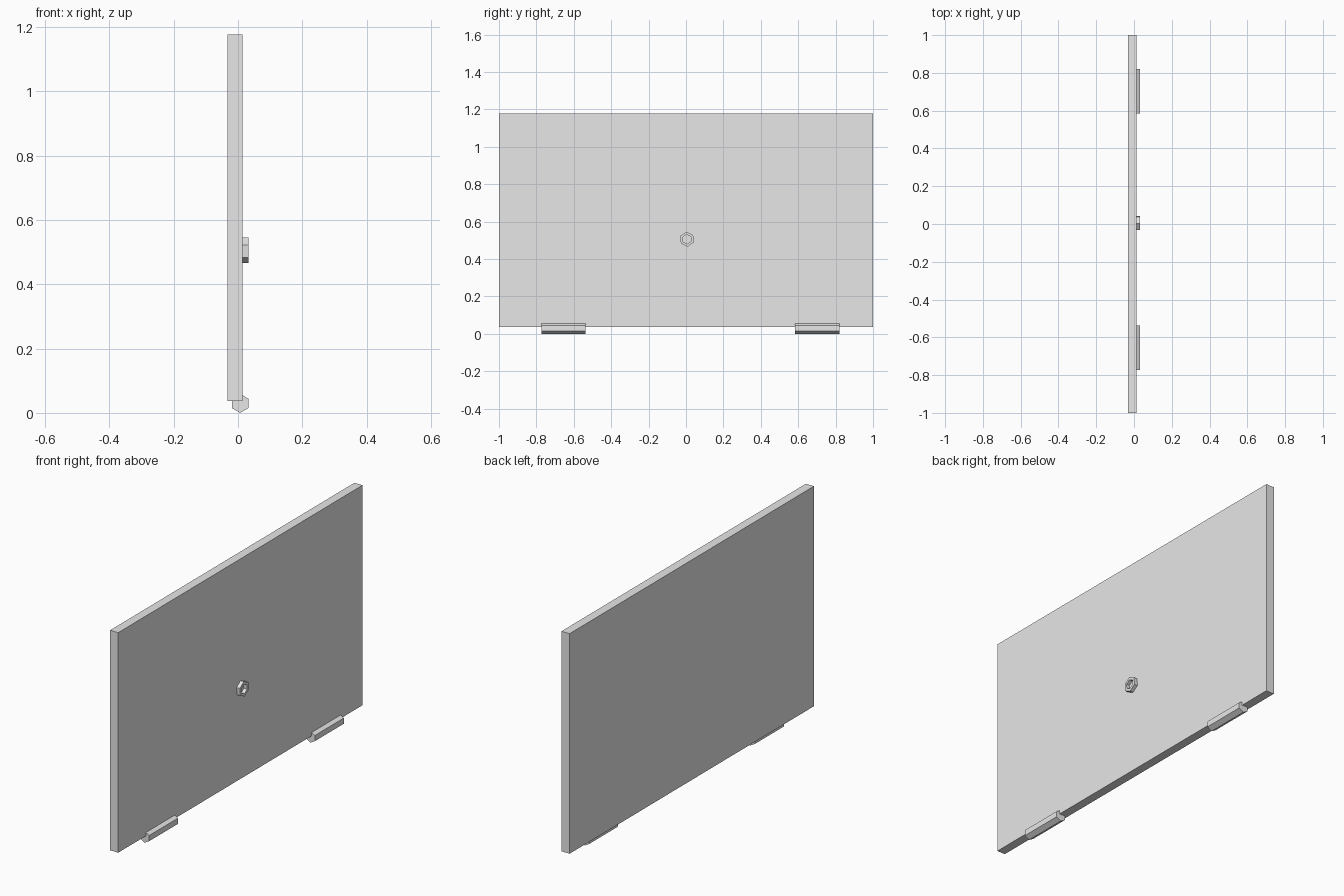
import bpy
import bmesh
from math import radians, sin, cos

cube = bpy.data.objects.get("Cube")
if cube:
    bpy.data.objects.remove(cube, do_unlink=True)

grey = bpy.data.materials.new("light_grey")
grey.use_nodes = True
colour = (0.8, 0.8, 0.8, 1)
grey.diffuse_color = colour
grey.node_tree.nodes["Principled BSDF"].inputs["Base Color"].default_value = colour

PANEL_BACK, PANEL_FACE, OUTER = -0.033, 0.0135, 0.032


def finish(name, bm):
    bmesh.ops.recalc_face_normals(bm, faces=bm.faces)
    mesh = bpy.data.meshes.new(name)
    bm.to_mesh(mesh)
    bm.free()
    mesh.materials.append(grey)
    obj = bpy.data.objects.new(name, mesh)
    bpy.context.collection.objects.link(obj)
    return obj


def hexagon(radius, tilt=0):
    """Corner offsets of a hexagon standing on a point."""
    angles = [radians(60 * i + tilt) for i in range(6)]
    return [(radius * sin(a), radius * cos(a)) for a in angles]


# Flat panel
bm = bmesh.new()
bmesh.ops.create_cube(bm, size=1)
bmesh.ops.scale(bm, verts=bm.verts, vec=(PANEL_FACE - PANEL_BACK, 2, 1.14))
bmesh.ops.translate(bm, verts=bm.verts,
                    vec=((PANEL_FACE + PANEL_BACK) / 2, 0, 0.607))
finish("panel", bm)

# Hexagonal hinge barrels along the bottom edge
for name, y0 in (("front_hinge", -0.773), ("back_hinge", 0.584)):
    bm = bmesh.new()
    ring = [bm.verts.new((0.0065 + u, y0, 0.0295 + v)) for u, v in hexagon(0.0295)]
    face = bm.faces.new(ring)
    result = bmesh.ops.extrude_face_region(bm, geom=[face], use_keep_orig=True)
    moved = [g for g in result["geom"] if isinstance(g, bmesh.types.BMVert)]
    bmesh.ops.translate(bm, verts=moved, vec=(0, 0.236, 0))
    finish(name, bm)

# Hollow hexagonal nut on the panel face
bm = bmesh.new()
rings = []
for radius, x in ((0.04, PANEL_FACE), (0.04, OUTER),
                  (0.025, OUTER), (0.025, PANEL_FACE)):
    rings.append([bm.verts.new((x, 0.0055 + u, 0.506 + v))
                  for u, v in hexagon(radius, -5)])
for k in range(4):
    a, b = rings[k], rings[(k + 1) % 4]
    for i in range(6):
        j = (i + 1) % 6
        bm.faces.new((a[i], a[j], b[j], b[i]))
finish("nut", bm)
